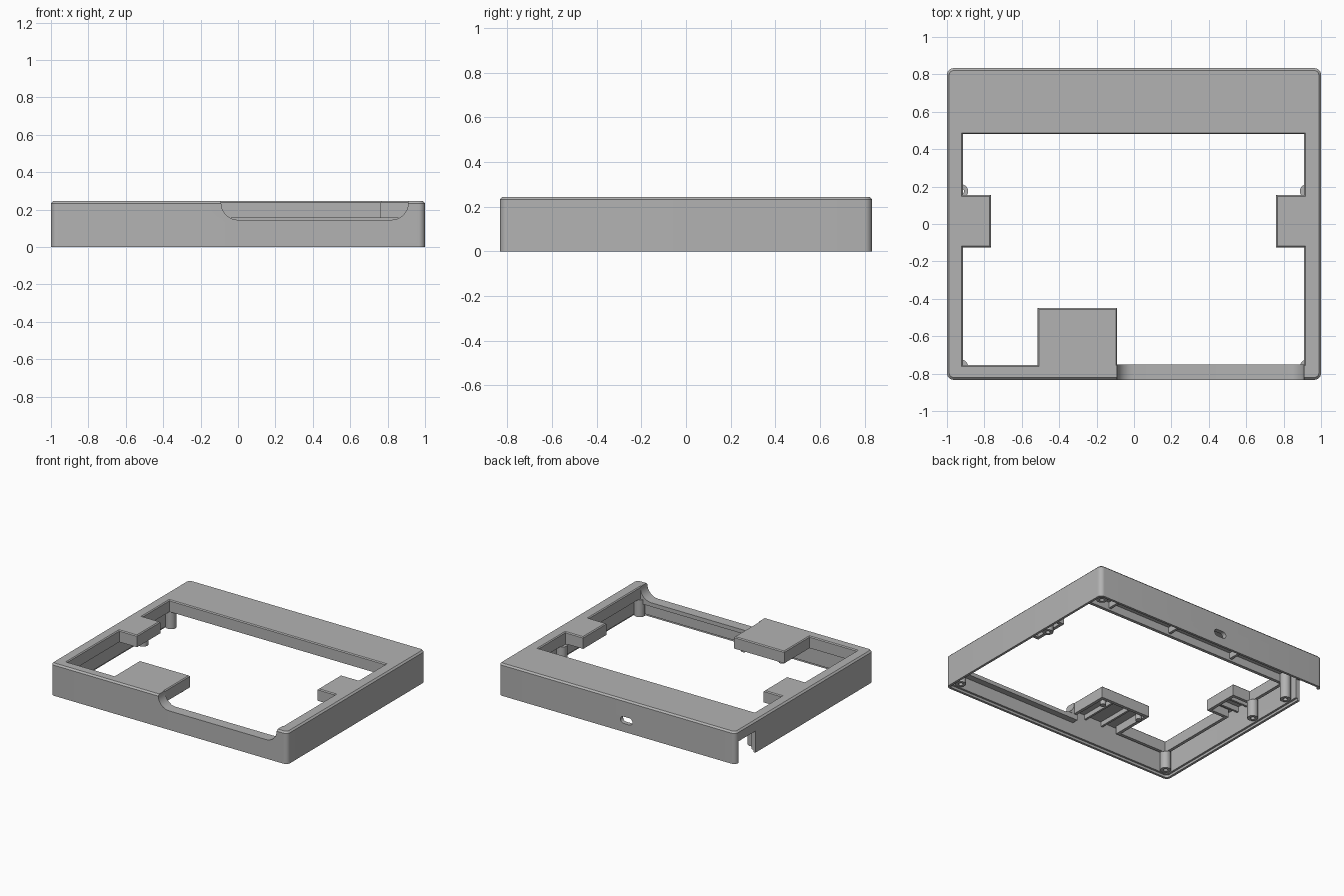
import bpy, bmesh
from math import cos, sin, pi
from mathutils import Vector

default = bpy.data.objects.get("Cube")
if default:
    bpy.data.objects.remove(default, do_unlink=True)

grey = bpy.data.materials.new("light_grey_plastic")
grey.use_nodes = True
COLOUR = (0.45, 0.45, 0.45, 1)
grey.diffuse_color = COLOUR
grey.node_tree.nodes["Principled BSDF"].inputs["Base Color"].default_value = COLOUR

HX, HY, H = 1.0, 0.833, 0.245


def loft(name, rings):
    """Closed solid through matching rings of points."""
    bm = bmesh.new()
    rows = [[bm.verts.new(p) for p in ring] for ring in rings]
    n = len(rows[0])
    for a, b in zip(rows, rows[1:]):
        for i in range(n):
            j = (i + 1) % n
            bm.faces.new((a[i], a[j], b[j], b[i]))
    bm.faces.new(rows[0][::-1])
    bm.faces.new(rows[-1])
    bmesh.ops.recalc_face_normals(bm, faces=bm.faces)
    mesh = bpy.data.meshes.new(name)
    bm.to_mesh(mesh)
    bm.free()
    mesh.materials.append(grey)
    ob = bpy.data.objects.new(name, mesh)
    bpy.context.collection.objects.link(ob)
    return ob


def arc(cx, cy, r, a0, a1, steps=8):
    return [(cx + r * cos(a0 + (a1 - a0) * i / steps),
             cy + r * sin(a0 + (a1 - a0) * i / steps)) for i in range(steps + 1)]


def rounded(inset, z, r):
    x, y = HX - inset - r, HY - inset - r
    pts = []
    for k, (sx, sy) in enumerate(((1, 1), (-1, 1), (-1, -1), (1, -1))):
        pts += arc(sx * x, sy * y, r, k * pi / 2, (k + 1) * pi / 2)
    return [(px, py, z) for px, py in pts]


def box(name, x0, x1, y0, y1, z0, z1):
    return loft(name, [[(x0, y0, z), (x1, y0, z), (x1, y1, z), (x0, y1, z)]
                       for z in (z0, z1)])


def cylinder(name, x, y, r, z0, z1):
    pts = arc(x, y, r, 0, 2 * pi, 20)[:-1]
    return loft(name, [[(px, py, z) for px, py in pts] for z in (z0, z1)])


def combine(target, tool, operation):
    """Apply one boolean and discard its tool."""
    tool.hide_render = True
    mod = target.modifiers.new("cut", 'BOOLEAN')
    mod.object, mod.operation, mod.solver = tool, operation, 'EXACT'
    bpy.context.view_layer.update()
    deps = bpy.context.evaluated_depsgraph_get()
    mesh = bpy.data.meshes.new_from_object(target.evaluated_get(deps))
    target.modifiers.clear()
    target.data = mesh
    bpy.data.objects.remove(tool, do_unlink=True)


def add(tool):
    combine(frame, tool, 'UNION')


def cut(tool):
    combine(frame, tool, 'DIFFERENCE')


# Outer shell with chamfered top rim, hollow and stepped underneath
frame = loft("bezel_frame", [rounded(0, 0, 0.035), rounded(0, H - 0.012, 0.035),
                             rounded(0.012, H, 0.025)])
cut(loft("cavity", [rounded(0.033, -0.05, 0.02), rounded(0.033, 0.215, 0.02)]))
cut(loft("rim_rebate", [rounded(0.018, -0.05, 0.025), rounded(0.018, 0.018, 0.025)]))

# Window outline with two side tabs and a front block
window = [(-.915, -.755), (-.515, -.755), (-.515, -.45), (-.09, -.45),
          (-.09, -.75), (.91, -.75), (.91, -.125), (.76, -.125),
          (.76, .155), (.91, .155), (.91, .48), (-.915, .48),
          (-.915, .155), (-.765, .155), (-.765, -.125), (-.915, -.125)]


def outline(grow, z):
    pts = []
    for i, p in enumerate(window):
        a, b, c = Vector(window[i - 1]), Vector(p), Vector(window[(i + 1) % len(window)])
        d, e = (b - a).normalized(), (c - b).normalized()
        q = b + grow * Vector((d.y + e.y, -d.x - e.x))
        pts.append((q.x, q.y, z))
    return pts


# Skirt hanging around the window, and the thick lip under the front scoop
add(loft("window_skirt", [outline(0.024, 0.155), outline(0.024, 0.23)]))
add(box("scoop_lip", -0.12, 0.945, -0.815, -0.752, 0.115, 0.232))

# Stiffening ribs under the rear bar, block and tabs
for x in (0.64, 0.1, -0.45):
    add(box("rear_rib", x - 0.01, x + 0.01, 0.49, 0.815, 0.17, 0.225))
for x in (-0.38, -0.23):
    add(box("block_rib", x - 0.008, x + 0.008, -0.815, -0.46, 0.18, 0.226))
for s in (-1, 1):
    for y in (-0.035, 0.065):
        add(box("tab_rib", min(s * .775, s * .98), max(s * .775, s * .98),
                y - 0.008, y + 0.008, 0.175, 0.227))

# Screw posts
posts = [(-.925, -.763), (.925, -.763), (.925, .757), (-.93, .52),
         (-.925, .175), (.925, .175)]
for x, y in posts:
    add(cylinder("screw_post", x, y, 0.038, 0.02, 0.228))
add(cylinder("block_post", -0.46, -0.5, 0.022, 0.13, 0.229))
add(cylinder("block_post", -0.14, -0.5, 0.022, 0.13, 0.229))

# Window opening with a fine chamfer on its upper edge
cut(loft("window_cut", [outline(0, 0.15), outline(0, H - 0.007), outline(0.02, H + 0.013)]))

# Rounded finger scoop in the front rail
profile = [(-0.09, 0.3)] + arc(0, 0.235, 0.09, pi, 1.5 * pi) \
    + arc(0.82, 0.235, 0.09, 1.5 * pi, 2 * pi) + [(0.91, 0.3)]
cut(loft("scoop_cut", [[(x, y, z) for x, z in profile] for y in (-0.9, -0.7)]))

# Cable notch in the right wall near the back
cut(box("cable_notch", -1.05, -0.955, 0.59, 0.795, -0.05, 0.165))

# Rounded port through the rear wall
port = arc(-0.055, 0.09, 0.026, -pi / 2, pi / 2) + arc(-0.105, 0.09, 0.026, pi / 2, 1.5 * pi)
cut(loft("rear_port", [[(x, y, z) for x, z in port] for y in (0.76, 0.9)]))

# Screw holes
for x, y in posts:
    cut(cylinder("screw_hole", x, y, 0.016, -0.02, 0.15))

# Smooth curves, crisp edges
bpy.ops.object.select_all(action='DESELECT')
frame.select_set(True)
bpy.context.view_layer.objects.active = frame
bpy.ops.object.shade_smooth_by_angle(angle=pi / 6)
